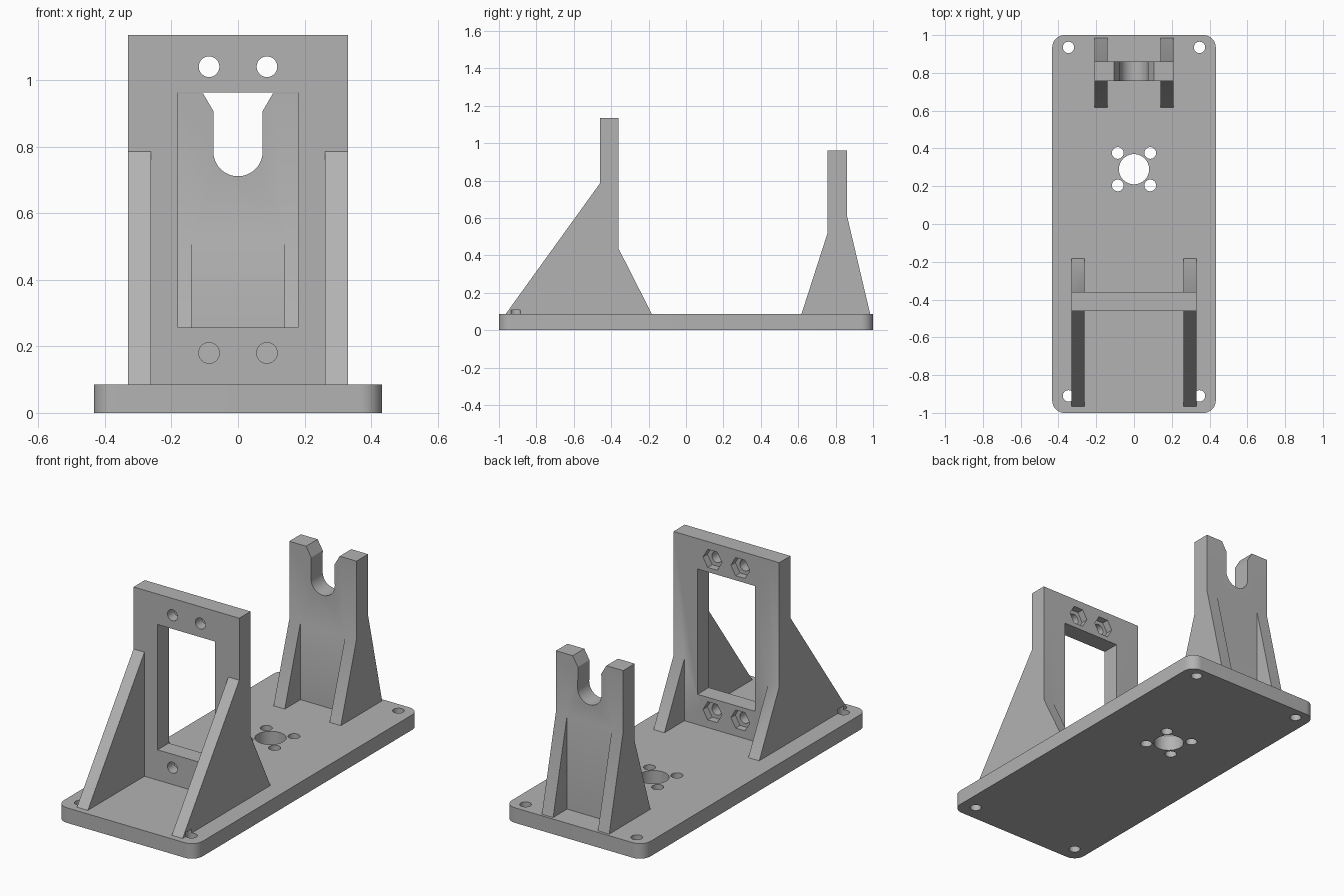
import bpy, bmesh, math
from mathutils import Matrix, Vector

default = bpy.data.objects.get("Cube")
if default:
    bpy.data.objects.remove(default, do_unlink=True)

grey = bpy.data.materials.new("mid grey")
grey.use_nodes = True
grey.diffuse_color = (0.45, 0.45, 0.45, 1)
grey.node_tree.nodes["Principled BSDF"].inputs["Base Color"].default_value = (0.45, 0.45, 0.45, 1)

BASE_TOP = 0.085
AXES = {"x": lambda a, b, d: (d, a, b), "y": lambda a, b, d: (a, d, b), "z": lambda a, b, d: (a, b, d)}


def prism(name, outline, axis, start, end):
    """Extrude a flat outline along one axis."""
    place = AXES[axis]
    bm = bmesh.new()
    face = bm.faces.new([bm.verts.new(place(a, b, start)) for a, b in outline])
    moved = bmesh.ops.extrude_face_region(bm, geom=[face])["geom"]
    bmesh.ops.translate(bm, vec=Vector(place(0, 0, end - start)),
                        verts=[v for v in moved if isinstance(v, bmesh.types.BMVert)])
    bmesh.ops.recalc_face_normals(bm, faces=bm.faces)
    mesh = bpy.data.meshes.new(name)
    bm.to_mesh(mesh)
    bm.free()
    mesh.materials.append(grey)
    obj = bpy.data.objects.new(name, mesh)
    bpy.context.collection.objects.link(obj)
    return obj


def arc(cx, cy, r, start=0, sweep=360, steps=48):
    """Points on an arc; a full turn omits the repeated end point."""
    count = steps if sweep == 360 else steps + 1
    angles = [math.radians(start + sweep * i / steps) for i in range(count)]
    return [(cx + r * math.cos(t), cy + r * math.sin(t)) for t in angles]


def rect(x0, x1, y0, y1):
    return [(x0, y0), (x1, y0), (x1, y1), (x0, y1)]


def combine(target, others, operation):
    """Apply boolean operations and discard the helper solids."""
    bpy.context.view_layer.objects.active = target
    for other in others:
        mod = target.modifiers.new("combine", "BOOLEAN")
        mod.operation, mod.solver, mod.object = operation, "EXACT", other
        bpy.ops.object.modifier_apply(modifier=mod.name)
        bpy.data.objects.remove(other, do_unlink=True)


def finish(obj):
    """Merge coplanar faces and smooth only the round walls."""
    bm = bmesh.new()
    bm.from_mesh(obj.data)
    bmesh.ops.remove_doubles(bm, verts=bm.verts, dist=1e-5)
    bmesh.ops.dissolve_limit(bm, angle_limit=0.01, verts=bm.verts, edges=bm.edges)
    bm.to_mesh(obj.data)
    bm.free()
    bpy.ops.object.select_all(action="DESELECT")
    obj.select_set(True)
    bpy.context.view_layer.objects.active = obj
    bpy.ops.object.shade_smooth_by_angle(angle=math.radians(30))


def corner_holes(y):
    return [prism("hole", arc(s * 0.347, y, 0.03), "z", -0.1, 0.108) for s in (-1, 1)]


# Base plate with rounded corners
W, R = 0.433, 0.065
corners = [(1, 1, 0), (-1, 1, 90), (-1, -1, 180), (1, -1, 270)]
outline = [p for sx, sy, a in corners for p in arc(sx * (W - R), sy * (1 - R), R, a, 90, 10)]
base = prism("base_plate", outline, "z", 0, BASE_TOP)

# Mounting holes and motor hole pattern
holes = corner_holes(0.935) + corner_holes(-0.91)
holes.append(prism("hole", arc(0, 0.29, 0.08), "z", -0.1, 0.2))
holes += [prism("hole", arc(sx * 0.086, 0.29 + sy * 0.086, 0.031), "z", -0.1, 0.2)
          for sx in (-1, 1) for sy in (-1, 1)]
combine(base, holes, "DIFFERENCE")
finish(base)

# Front bracket: upright plate with a sloping gusset on each side
front = prism("front_bracket", rect(-0.33, 0.33, BASE_TOP, 1.135), "y", -0.46, -0.36)
side = [(-0.965, BASE_TOP), (-0.46, 0.785), (-0.46, 1.135), (-0.36, 1.135),
        (-0.36, 0.435), (-0.182, BASE_TOP)]
combine(front, [prism("gusset", side, "x", *span) for span in ((-0.33, -0.262), (0.262, 0.33))], "UNION")

# Window, bolt holes and hexagonal nut pockets
cuts = [prism("window", rect(-0.18, 0.18, 0.256, 0.963), "y", -0.6, -0.2)]
for x in (-0.087, 0.087):
    for z in (0.18, 1.04):
        cuts.append(prism("bolt_hole", arc(x, z, 0.031), "y", -0.6, -0.2))
        cuts.append(prism("nut_pocket", arc(x, z, 0.059, 0, 360, 6), "y", -0.4, -0.3))
combine(front, cuts + corner_holes(-0.91), "DIFFERENCE")
finish(front)

# Rear cradle: slotted upright with a gusset on each side
slot = [(-0.105, 0.96), (-0.073, 0.905)] + arc(0, 0.785, 0.074, 180, 180, 32) + [(0.073, 0.905), (0.105, 0.96)]
shape = [(-0.21, BASE_TOP), (-0.21, 0.96)] + slot + [(0.21, 0.96), (0.21, BASE_TOP)]
rear = prism("rear_cradle", shape, "y", 0.757, 0.86)
side = [(0.617, BASE_TOP), (0.757, 0.52), (0.757, 0.96), (0.86, 0.96), (0.86, 0.615), (0.985, BASE_TOP)]
combine(rear, [prism("gusset", side, "x", *span) for span in ((-0.21, -0.14), (0.14, 0.21))], "UNION")
finish(rear)
